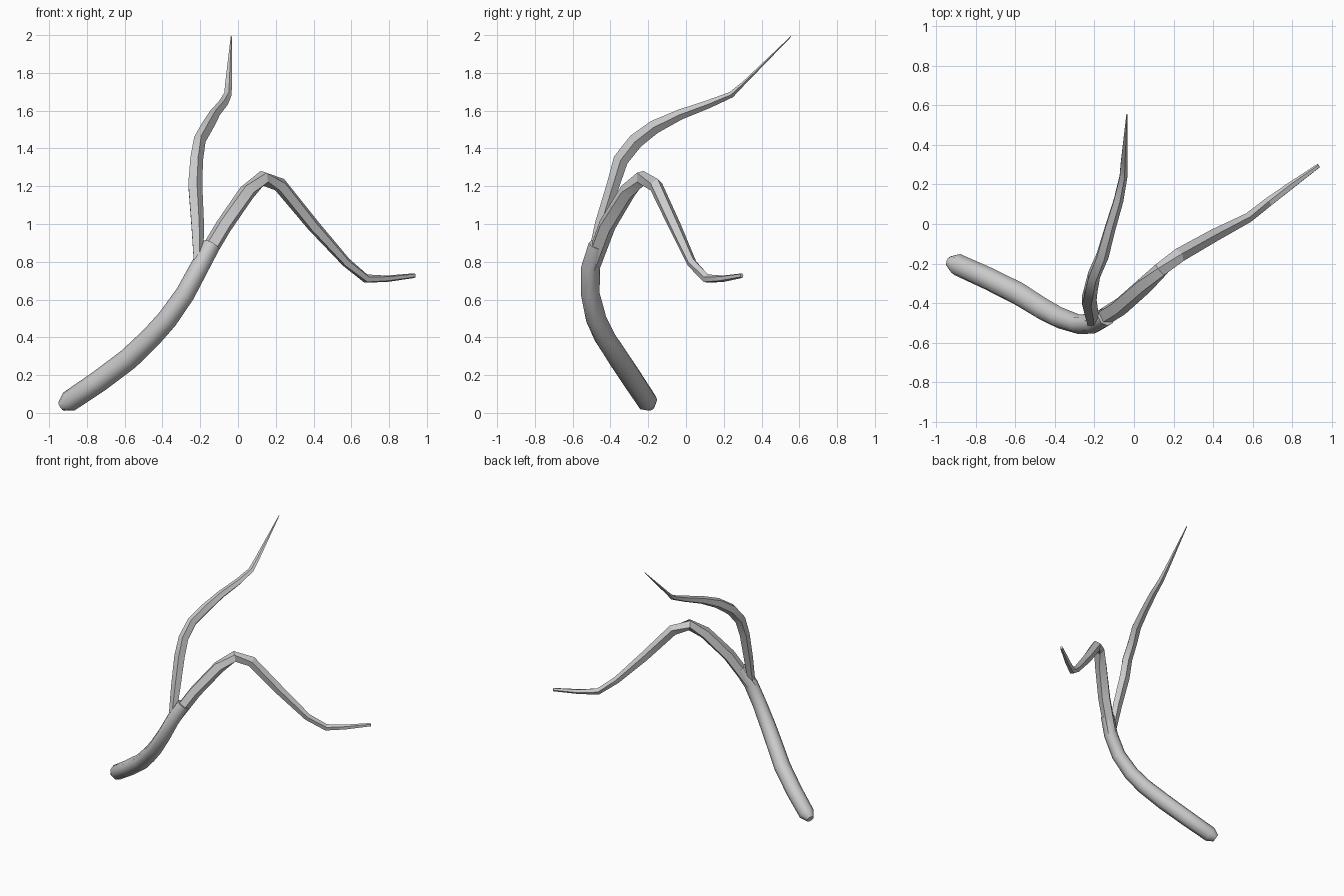
import bpy, bmesh, math
from mathutils import Vector


def limb(name, path, sides, ref, smooth_angle):
    """Tapered tube; path items are x, y, z, radius along ref, radius across."""
    bm = bmesh.new()
    pts = [Vector(p[:3]) for p in path]
    rings = []
    for i, p in enumerate(path):
        a, b = pts[max(i - 1, 0)], pts[min(i + 1, len(pts) - 1)]
        t = sum(((q - w).normalized() for q, w in ((b, pts[i]), (pts[i], a))
                 if (q - w).length > 0), Vector())
        t.normalize()
        u = (ref - t * ref.dot(t)).normalized()
        v = t.cross(u)
        rings.append([bm.verts.new(pts[i]
                      + u * p[3] * math.cos(2 * math.pi * k / sides)
                      + v * p[4] * math.sin(2 * math.pi * k / sides))
                      for k in range(sides)])
    for r, s in zip(rings, rings[1:]):
        for k in range(sides):
            n = (k + 1) % sides
            bm.faces.new((r[k], r[n], s[n], s[k]))
    bm.faces.new(rings[0][::-1])
    bm.faces.new(rings[-1])
    bmesh.ops.recalc_face_normals(bm, faces=bm.faces)
    mesh = bpy.data.meshes.new(name)
    bm.to_mesh(mesh)
    bm.free()
    ob = bpy.data.objects.new(name, mesh)
    bpy.context.collection.objects.link(ob)
    bpy.ops.object.select_all(action='DESELECT')
    ob.select_set(True)
    bpy.context.view_layer.objects.active = ob
    bpy.ops.object.shade_smooth_by_angle(angle=math.radians(smooth_angle))
    return ob


# thick lower stem with a blunt rounded butt
limb("main_stem", [
    (-.935, -.19, .035, .028, .028), (-.895, -.205, .06, .056, .056),
    (-.74, -.275, .165, .058, .058), (-.58, -.355, .285, .060, .058),
    (-.46, -.43, .40, .058, .056), (-.375, -.475, .495, .055, .055),
    (-.28, -.507, .63, .050, .052), (-.205, -.505, .77, .050, .050),
    (-.14, -.468, .89, .048, .048)], 8, Vector((0, 1, 0)), 50)

# arching branch that droops to the right
limb("arched_branch", [
    (-.215, -.508, .755, .046, .046), (-.075, -.42, .99, .048, .046),
    (.05, -.31, 1.17, .046, .046), (.135, -.235, 1.243, .040, .042),
    (.225, -.16, 1.205, .038, .040), (.40, -.06, .99, .034, .035),
    (.575, .03, .795, .026, .026), (.68, .11, .71, .024, .024),
    (.79, .19, .71, .020, .018), (.935, .295, .727, .011, .013)],
    5, Vector((0, 1, 0)), 25)

# upright branch curving back to a thin pointed blade
limb("upright_branch", [
    (-.21, -.51, .76, .026, .026), (-.217, -.45, 1.0, .037, .034),
    (-.23, -.385, 1.21, .041, .036), (-.222, -.345, 1.34, .037, .042),
    (-.205, -.265, 1.44, .034, .042), (-.162, -.165, 1.515, .034, .038),
    (-.125, -.03, 1.58, .030, .029), (-.08, .12, 1.635, .027, .023),
    (-.055, .24, 1.685, .022, .017), (-.052, .305, 1.745, .019, .010),
    (-.036, .556, 1.993, .003, .002)], 5, Vector((1, 0, 0)), 25)
